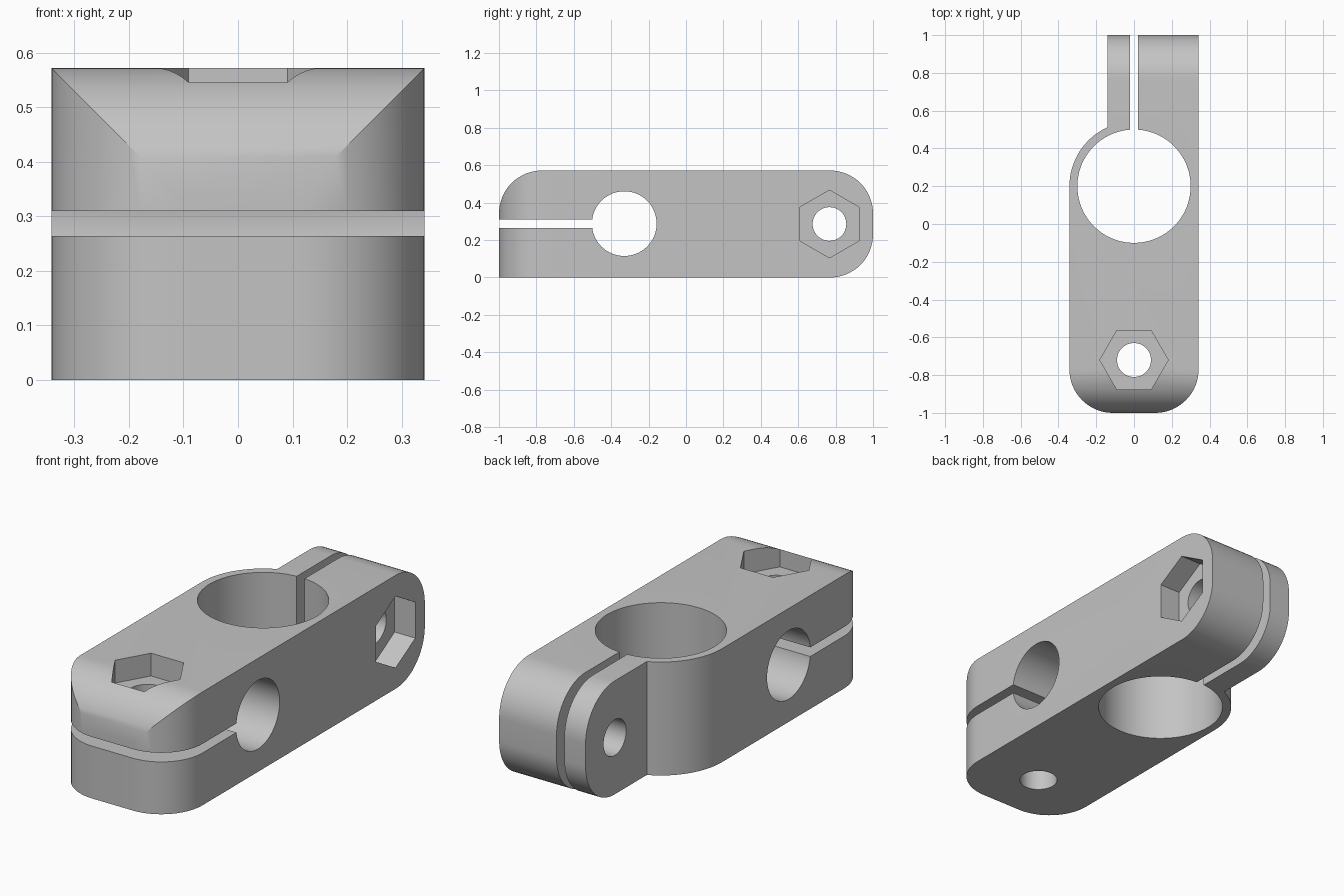
import bpy
import bmesh
from math import sin, cos, acos, pi, radians

if "Cube" in bpy.data.objects:
    bpy.data.objects.remove(bpy.data.objects["Cube"], do_unlink=True)

W, H, R = 0.342, 0.572, 0.23      # half width, height, corner radius
BORE_Y, CROSS_Y = 0.2, -0.33      # bore centres
TOP_BOLT, SIDE_BOLT = -0.72, 0.767
MID = H / 2


def arc(cx, cy, r, start, end, n=16):
    """Points along an arc, angles in degrees."""
    angles = [radians(start + (end - start) * i / n) for i in range(n + 1)]
    return [(cx + r * cos(a), cy + r * sin(a)) for a in angles]


def ring(cx, cy, r, n, turn=0):
    return arc(cx, cy, r, turn, turn + 360, n)[:-1]


def rect(u0, u1, v0, v1):
    return [(u0, v0), (u1, v0), (u1, v1), (u0, v1)]


def prism(name, outline, axis, lo, hi):
    """Extrude an (x, y) outline along z, or a (y, z) outline along x."""
    place = (lambda u, v, w: (u, v, w)) if axis == "z" else (lambda u, v, w: (w, u, v))
    bm = bmesh.new()
    a = [bm.verts.new(place(u, v, lo)) for u, v in outline]
    b = [bm.verts.new(place(u, v, hi)) for u, v in outline]
    bm.faces.new(a[::-1])
    bm.faces.new(b)
    for i in range(len(a)):
        j = (i + 1) % len(a)
        bm.faces.new((a[i], a[j], b[j], b[i]))
    bmesh.ops.recalc_face_normals(bm, faces=bm.faces)
    mesh = bpy.data.meshes.new(name)
    bm.to_mesh(mesh)
    bm.free()
    obj = bpy.data.objects.new(name, mesh)
    bpy.context.collection.objects.link(obj)
    return obj


def combine(body, tool, operation="DIFFERENCE"):
    """Apply a boolean and discard the tool."""
    tool.hide_render = True
    mod = body.modifiers.new(tool.name, "BOOLEAN")
    mod.operation, mod.solver, mod.object = operation, "EXACT", tool
    bpy.context.view_layer.objects.active = body
    bpy.ops.object.modifier_apply(modifier=mod.name)
    bpy.data.objects.remove(tool, do_unlink=True)


# Clamp body: side outline crossed with plan outline
side = ([(-1, 0)] + arc(1 - R, R, R, -90, 0) + arc(1 - R, H - R, R, 0, 90)
        + arc(R - 1, H - R, R, 90, 180))
body = prism("clamp_body", side, "x", -0.6, 0.6)

ear_x = -0.14
ear_angle = acos(ear_x / W) * 180 / pi
plan = (arc(R - W, R - 1, R, 180, 270) + arc(W - R, R - 1, R, 270, 360)
        + [(W, 1.2), (ear_x, 1.2)] + arc(0, BORE_Y, W, ear_angle, 180))
combine(body, prism("plan_shape", plan, "z", -0.2, 0.8), "INTERSECT")

# Bores, clamping slots, bolt holes and hexagonal nut pockets
cutters = [
    ("main_bore", ring(0, BORE_Y, 0.3, 80), "z", -0.3, 0.9),
    ("cross_bore", ring(CROSS_Y, MID + 0.002, 0.173, 64), "x", -0.6, 0.6),
    ("rear_slot", rect(-0.022, 0.022, 0.4, 1.2), "z", -0.3, 0.9),
    ("front_slot", rect(-1.2, -0.4, 0.264, 0.31), "x", -0.6, 0.6),
    ("top_bolt_hole", ring(0, TOP_BOLT, 0.09, 48), "z", -0.3, 0.9),
    ("side_bolt_hole", ring(SIDE_BOLT, MID, 0.09, 48), "x", -0.6, 0.6),
    ("top_nut_pocket", ring(0, TOP_BOLT, 0.181, 6), "z", H - 0.115, 0.9),
    ("side_nut_pocket", ring(SIDE_BOLT, MID, 0.181, 6, 30), "x", W - 0.115, 0.6),
]
for cutter in cutters:
    combine(body, prism(*cutter))

# Plain grey finish
grey = bpy.data.materials.new("plain_grey")
grey.use_nodes = True
colour = (0.55, 0.55, 0.55, 1)
grey.diffuse_color = colour
grey.node_tree.nodes["Principled BSDF"].inputs["Base Color"].default_value = colour
body.data.materials.clear()
body.data.materials.append(grey)

# Smooth curves, crisp edges
bpy.ops.object.select_all(action="DESELECT")
body.select_set(True)
bpy.context.view_layer.objects.active = body
bpy.ops.object.shade_smooth_by_angle(angle=radians(25))
